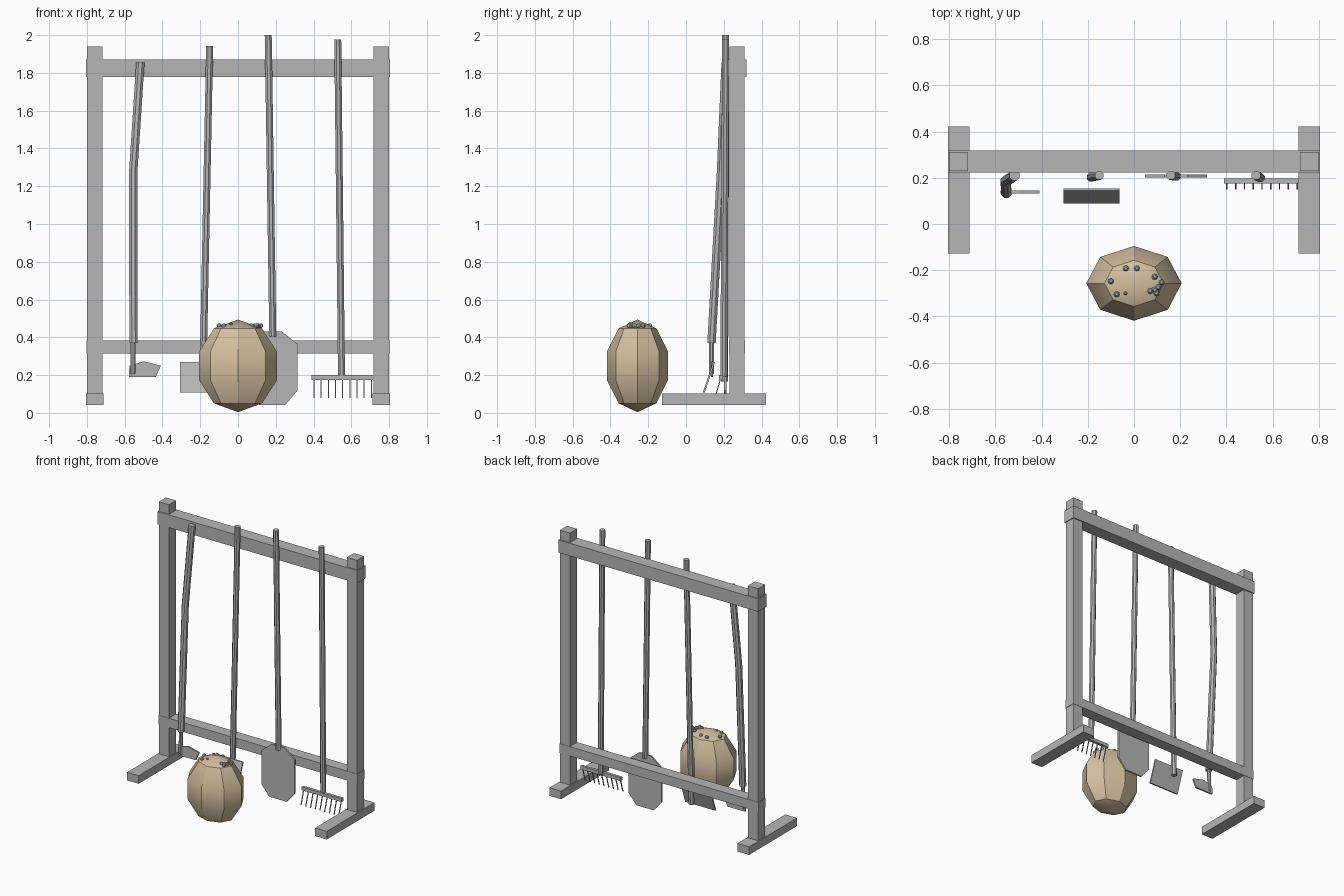
import bpy, bmesh, math
from mathutils import Vector

if "Cube" in bpy.data.objects:
    bpy.data.objects.remove(bpy.data.objects["Cube"], do_unlink=True)


def material(name, color):
    m = bpy.data.materials.new(name)
    m.use_nodes = True
    m.diffuse_color = (*color, 1)
    m.node_tree.nodes["Principled BSDF"].inputs["Base Color"].default_value = (*color, 1)
    return m


GREY = material("plain grey", (0.47, 0.47, 0.47))
TAN = material("sackcloth tan", (0.66, 0.53, 0.35))


def finish(name, bm, mat=GREY, smooth=False):
    bmesh.ops.recalc_face_normals(bm, faces=bm.faces)
    mesh = bpy.data.meshes.new(name)
    bm.to_mesh(mesh)
    bm.free()
    mesh.materials.append(mat)
    obj = bpy.data.objects.new(name, mesh)
    bpy.context.collection.objects.link(obj)
    if smooth:
        bpy.ops.object.select_all(action='DESELECT')
        obj.select_set(True)
        bpy.context.view_layer.objects.active = obj
        bpy.ops.object.shade_smooth_by_angle(angle=math.radians(30))
    return obj


def box(name, low, high):
    low, high = Vector(low), Vector(high)
    bm = bmesh.new()
    bmesh.ops.create_cube(bm, size=1)
    bmesh.ops.scale(bm, vec=high - low, verts=bm.verts)
    bmesh.ops.translate(bm, vec=(low + high) / 2, verts=bm.verts)
    return finish(name, bm)


def rod(name, points, radius, sides=8):
    """Capped prism with level rings along a path."""
    bm = bmesh.new()
    rings = []
    for p in points:
        turn = [2 * math.pi * (i + 0.5) / sides for i in range(sides)]
        rings.append([bm.verts.new(Vector(p) + Vector((math.cos(a), math.sin(a), 0)) * radius)
                      for a in turn])
    for a, b in zip(rings, rings[1:]):
        for i in range(sides):
            j = (i + 1) % sides
            bm.faces.new((a[i], a[j], b[j], b[i]))
    bm.faces.new(rings[0])
    bm.faces.new(rings[-1])
    return finish(name, bm)


def plate(name, outline, y_bottom, y_top, thickness):
    """Flat blade from an x-z outline, leaning from y_bottom to y_top."""
    z0 = min(z for x, z in outline)
    z1 = max(z for x, z in outline)
    bm = bmesh.new()
    face = bm.faces.new([bm.verts.new((x, y_bottom + (y_top - y_bottom) * (z - z0) / (z1 - z0), z))
                         for x, z in outline])
    extruded = bmesh.ops.extrude_face_region(bm, geom=[face])["geom"]
    moved = [v for v in extruded if isinstance(v, bmesh.types.BMVert)]
    bmesh.ops.translate(bm, vec=(0, thickness, 0), verts=moved)
    return finish(name, bm)


# Rack frame
for side, s in (("left", 1), ("right", -1)):
    x = s * 0.759
    box(side + "_post", (x - 0.041, 0.23, 0.09), (x + 0.041, 0.311, 1.94))
    box(side + "_foot", (x - 0.047, -0.128, 0.043), (x + 0.047, 0.423, 0.102))
box("top_rail", (-0.806, 0.223, 1.777), (0.806, 0.319, 1.87))
box("bottom_rail", (-0.803, 0.228, 0.315), (0.803, 0.313, 0.383))

# Bent-handled cutter
rod("cutter_handle", [(-0.553, 0.135, 0.37), (-0.555, 0.185, 1.27), (-0.517, 0.21, 1.855)], 0.024)
rod("cutter_shank", [(-0.557, 0.135, 0.205), (-0.555, 0.135, 0.38)], 0.014)
plate("cutter_blade", [(-0.578, 0.19), (-0.435, 0.19), (-0.408, 0.25), (-0.5, 0.273), (-0.575, 0.25)],
      0.132, 0.132, 0.012)

# Hoe
rod("hoe_handle", [(-0.186, 0.203, 0.165), (-0.15, 0.21, 1.943)], 0.02)
plate("hoe_blade", [(-0.306, 0.108), (-0.063, 0.108), (-0.063, 0.27), (-0.306, 0.27)],
      0.089, 0.144, 0.01)

# Spade
rod("spade_handle", [(0.184, 0.206, 0.405), (0.16, 0.21, 2.0)], 0.02)
half = [(0.07, 0.043), (0.134, 0.118), (0.134, 0.365), (0.05, 0.432)]
plate("spade_blade", [(0.181 + x, z) for x, z in half] + [(0.181 - x, z) for x, z in reversed(half)],
      0.202, 0.202, 0.012)

# Rake
rod("rake_handle", [(0.548, 0.2, 0.19), (0.528, 0.21, 1.977)], 0.02)
box("rake_head", (0.39, 0.176, 0.175), (0.713, 0.196, 0.2))
for i in range(9):
    x = 0.402 + 0.038 * i
    rod(f"rake_tine_{i + 1}", [(x, 0.153, 0.08), (x, 0.183, 0.18)], 0.004, 4)

# Full sack
bm = bmesh.new()
bmesh.ops.create_uvsphere(bm, u_segments=8, v_segments=5, radius=1)
bmesh.ops.scale(bm, vec=(0.217, 0.17, 0.245), verts=bm.verts)
bmesh.ops.translate(bm, vec=(0, -0.257, 0.249), verts=bm.verts)
finish("sack", bm, TAN, smooth=True)

# Loose seeds on the sack
seeds = [(-0.1, -0.248), (-0.075, -0.304), (-0.037, -0.3), (-0.035, -0.192), (0.012, -0.192), (0.09, -0.228),
         (0.07, -0.29), (0.098, -0.3), (0.12, -0.253), (0.105, -0.274), (0.09, -0.285)]
for i, (x, y) in enumerate(seeds):
    bm = bmesh.new()
    bmesh.ops.create_uvsphere(bm, u_segments=8, v_segments=6, radius=0.008 if i == 2 else 0.013)
    bmesh.ops.translate(bm, vec=(x, y, 0.472 if i == 2 else 0.461), verts=bm.verts)
    finish(f"seed_{i + 1}", bm, smooth=True)
